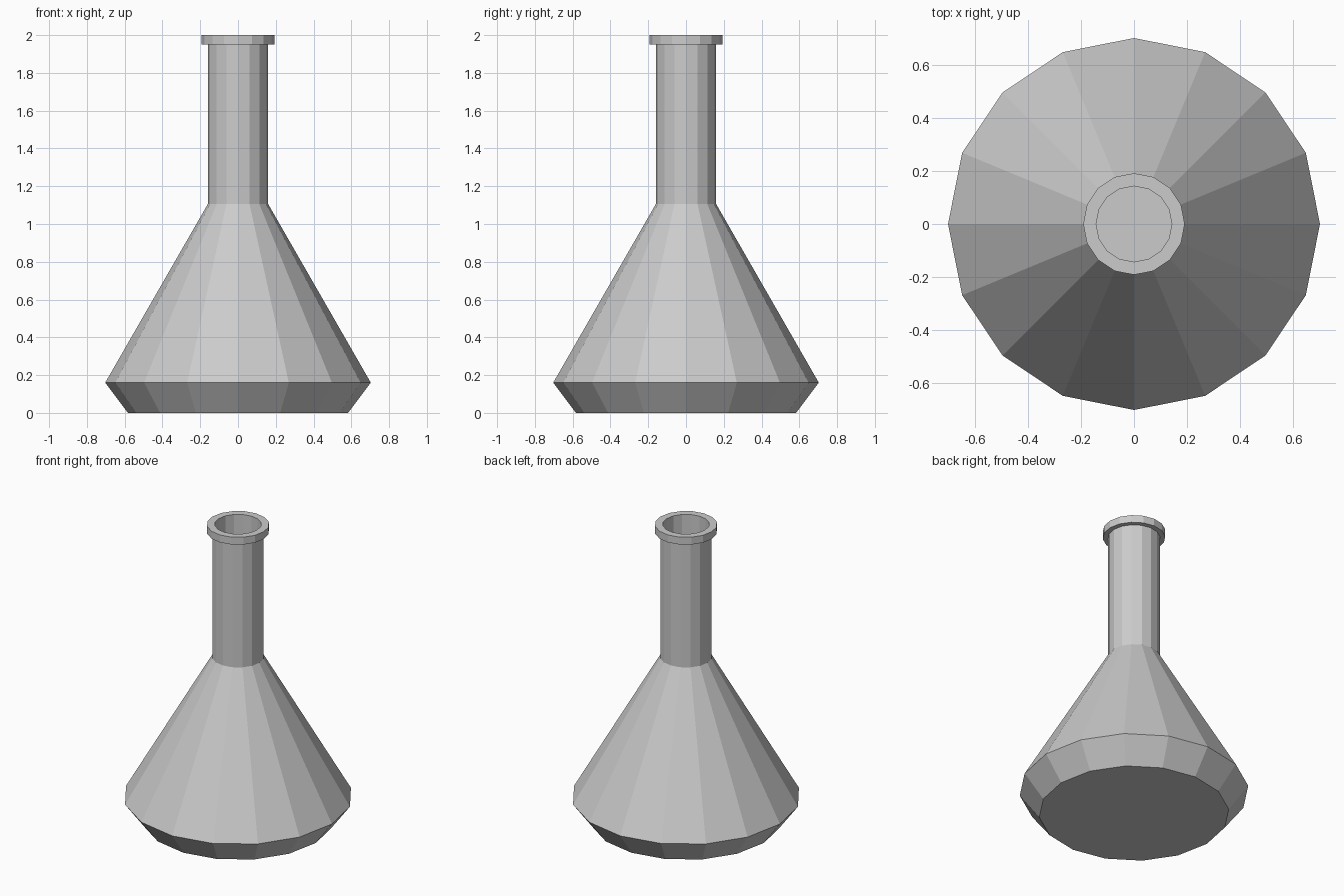
import bpy, bmesh
from math import cos, sin, pi

if "Cube" in bpy.data.objects:
    bpy.data.objects.remove(bpy.data.objects["Cube"])

SIDES = 16


def lathe(name, profile):
    """Revolve an (r, z) profile around z; both ends are capped with flat discs."""
    bm = bmesh.new()
    rings = [[bm.verts.new((r * cos(2 * pi * i / SIDES), r * sin(2 * pi * i / SIDES), z))
              for i in range(SIDES)] for r, z in profile]
    for a, b in zip(rings, rings[1:]):
        for i in range(SIDES):
            j = (i + 1) % SIDES
            bm.faces.new((a[i], a[j], b[j], b[i]))
    bm.faces.new(rings[0][::-1])
    bm.faces.new(rings[-1])
    bmesh.ops.recalc_face_normals(bm, faces=bm.faces)
    mesh = bpy.data.meshes.new(name)
    bm.to_mesh(mesh)
    bm.free()
    obj = bpy.data.objects.new(name, mesh)
    bpy.context.collection.objects.link(obj)
    return obj


# Outer wall: base, cone, neck and lip
outer = [(0.583, 0), (0.703, 0.16), (0.16, 1.105), (0.16, 1.95), (0.192, 1.95), (0.192, 2.0)]
# Inner wall: mouth down to the inside floor
inner = [(0.143, 2.0), (0.143, 1.1), (0.68, 0.165), (0.575, 0.02)]

lathe("flask", outer + inner)
